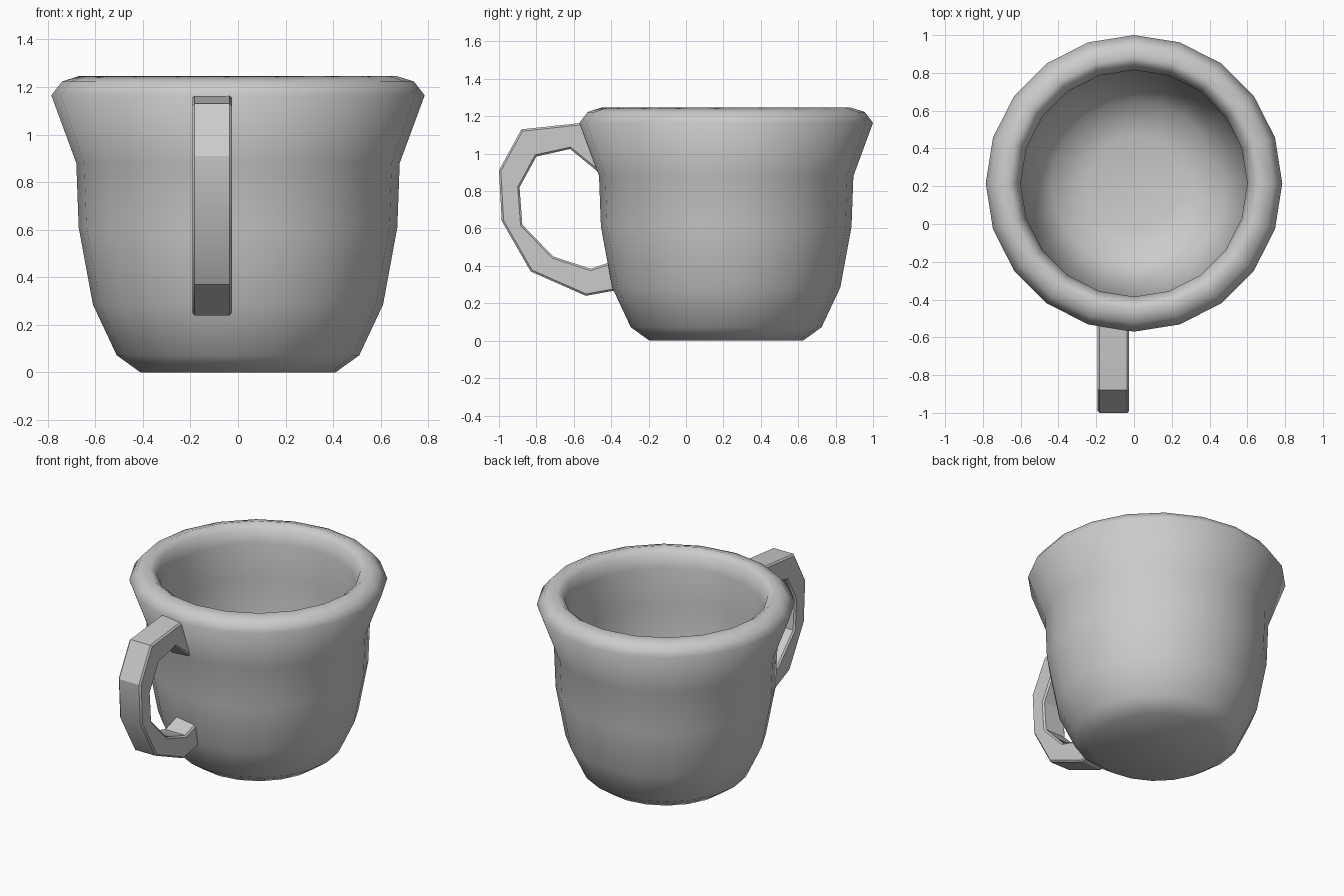
import bpy, bmesh, math

if "Cube" in bpy.data.objects:
    bpy.data.objects.remove(bpy.data.objects["Cube"])

SIDES = 20
CUP_Y = 0.215


def make_object(name, bm, angle):
    bmesh.ops.recalc_face_normals(bm, faces=bm.faces[:])
    mesh = bpy.data.meshes.new(name)
    bm.to_mesh(mesh)
    bm.free()
    obj = bpy.data.objects.new(name, mesh)
    bpy.context.collection.objects.link(obj)
    bpy.ops.object.select_all(action='DESELECT')
    obj.select_set(True)
    bpy.context.view_layer.objects.active = obj
    bpy.ops.object.shade_smooth_by_angle(angle=math.radians(angle))
    return obj


# Cup body: one closed profile (radius, z), outside up and over the rim, then inside down
profile = [(0.41, 0), (0.51, 0.072), (0.61, 0.285), (0.67, 0.61), (0.68, 0.88),
           (0.785, 1.165), (0.74, 1.223), (0.665, 1.247), (0.622, 1.215),
           (0.60, 1.13), (0.605, 0.88), (0.595, 0.61), (0.54, 0.32),
           (0.44, 0.14), (0.25, 0.085)]
bm = bmesh.new()
rings = []
for r, z in profile:
    ring = []
    for i in range(SIDES):
        a = 2 * math.pi * i / SIDES
        ring.append(bm.verts.new((r * math.cos(a), CUP_Y + r * math.sin(a), z)))
    rings.append(ring)
for low, high in zip(rings, rings[1:]):
    for i in range(SIDES):
        j = (i + 1) % SIDES
        bm.faces.new((low[i], low[j], high[j], high[i]))
bm.faces.new(rings[0])
bm.faces.new(rings[-1])
make_object("cup_body", bm, 60)

# Handle: flat band swept between an outer and an inner outline (y, z)
outer = [(-0.48, 1.165), (-0.58, 1.162), (-0.88, 1.13), (-1.0, 0.91), (-0.985, 0.64),
         (-0.83, 0.37), (-0.535, 0.24), (-0.345, 0.275)]
inner = [(-0.43, 0.87), (-0.47, 0.90), (-0.62, 1.025), (-0.80, 0.985), (-0.89, 0.82),
         (-0.875, 0.62), (-0.71, 0.45), (-0.51, 0.385), (-0.36, 0.435)]
inner = [inner[0]] + inner[2:]
bm = bmesh.new()
sections = []
for (oy, oz), (iy, iz) in zip(outer, inner):
    sections.append([bm.verts.new(p) for p in (
        (-0.192, oy, oz), (-0.026, oy, oz), (-0.026, iy, iz), (-0.192, iy, iz))])
for s, t in zip(sections, sections[1:]):
    for i in range(4):
        j = (i + 1) % 4
        bm.faces.new((s[i], s[j], t[j], t[i]))
bm.faces.new(sections[0])
bm.faces.new(sections[-1])
# Soften only the long edges of the band
long_edges = [bm.edges.get((s[i], t[i])) for s, t in zip(sections, sections[1:]) for i in range(4)]
bmesh.ops.bevel(bm, geom=long_edges, offset=0.01, segments=1, affect='EDGES')
make_object("handle", bm, 30)
